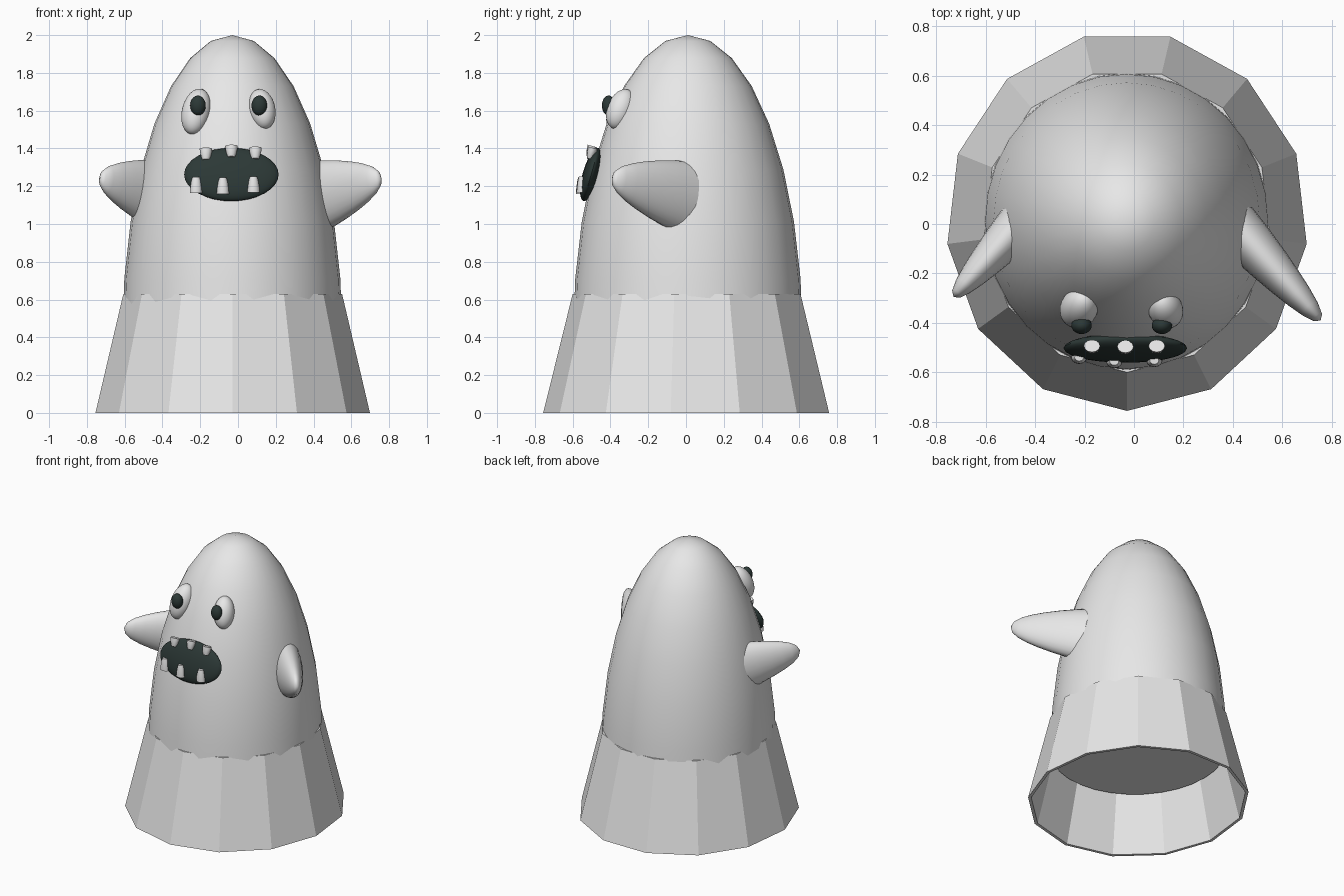
import bpy, bmesh, math
from mathutils import Vector, Matrix

if "Cube" in bpy.data.objects:
    bpy.data.objects.remove(bpy.data.objects["Cube"], do_unlink=True)


def material(name, rgb):
    m = bpy.data.materials.new(name)
    m.use_nodes = True
    m.diffuse_color = (*rgb, 1)
    m.node_tree.nodes["Principled BSDF"].inputs["Base Color"].default_value = (*rgb, 1)
    return m


PALE = material("pale grey", (0.8, 0.8, 0.8))
DARK = material("greenish black", (0.025, 0.04, 0.037))
CX = -0.03  # centre line of the body


def finish(name, bm, mat, matrix, smooth=True):
    bm.transform(matrix)
    bmesh.ops.recalc_face_normals(bm, faces=bm.faces)
    mesh = bpy.data.meshes.new(name)
    bm.to_mesh(mesh)
    bm.free()
    mesh.materials.append(mat)
    ob = bpy.data.objects.new(name, mesh)
    bpy.context.collection.objects.link(ob)
    if smooth:
        bpy.ops.object.select_all(action='DESELECT')
        ob.select_set(True)
        bpy.context.view_layer.objects.active = ob
        bpy.ops.object.shade_smooth_by_angle(angle=math.radians(40))


def place(loc, rot=None, scale=(1, 1, 1)):
    r = rot.to_matrix().to_4x4() if rot else Matrix()
    return Matrix.Translation(loc) @ r @ Matrix.Diagonal((*scale, 1))


def lathe(profile, sides, start=0.0, cap=True):
    """Turn (radius, height) pairs round z; a zero radius makes a pole."""
    bm = bmesh.new()
    rings = []
    for r, z in profile:
        if r == 0:
            rings.append([bm.verts.new((0, 0, z))] * sides)
        else:
            angles = [start + math.tau * i / sides for i in range(sides)]
            rings.append([bm.verts.new((r * math.cos(a), r * math.sin(a), z)) for a in angles])
    for low, high in zip(rings, rings[1:]):
        for i in range(sides):
            j = (i + 1) % sides
            quad = [low[i], low[j], high[j], high[i]]
            bm.faces.new(list(dict.fromkeys(quad)))
    if cap:
        for ring in (rings[0], rings[-1]):
            if ring[0] is not ring[1]:
                bm.faces.new(ring)
    return bm


def ellipsoid(name, mat, loc, scale, rot=None):
    bm = bmesh.new()
    bmesh.ops.create_uvsphere(bm, u_segments=32, v_segments=16, radius=1)
    finish(name, bm, mat, place(loc, rot, scale))


# Domed body: upper half of a stretched sphere, its flat underside inside the skirt
steps = 8
dome = [(math.cos(math.pi / 2 * i / steps), math.sin(math.pi / 2 * i / steps)) for i in range(steps)]
finish("body", lathe(dome + [(0, 1)], 32), PALE, place((CX, 0.01, 0.4), None, (0.583, 0.608, 1.6)))

# Flared open skirt with thirteen flat sides and a thin wall
skirt = lathe([(0.768, 0), (0.612, 0.63), (0.59, 0.63), (0.746, 0), (0.768, 0)], 13, -math.pi / 2, cap=False)
bmesh.ops.remove_doubles(skirt, verts=skirt.verts, dist=0.0001)
finish("skirt", skirt, PALE, place((CX + 0.002, 0.012, 0), None, (0.953, 1, 1)), smooth=False)

# Tapered arms with rounded tips; the right one sits deeper in the body
ARM = [(1, 0), (0.92, 0.2), (0.81, 0.4), (0.67, 0.6), (0.54, 0.75),
       (0.39, 0.88), (0.22, 0.965), (0, 1)]
for name, base, axis in (("left_arm", (0.405, -0.005, 1.14), Vector((0.35, -0.385, 0.105))),
                         ("right_arm", (-0.385, 0.085, 1.145), Vector((-0.345, -0.38, 0.1)))):
    finish(name, lathe(ARM, 24), PALE,
           place(base, axis.to_track_quat('Z', 'Y'), (0.103, 0.195, axis.length)))

# Eyes lie against the dome, with pupils facing forward
for side, loc, size, px in (("left", (0.127, -0.345, 1.608), (0.07, 0.072, 0.112), 0.113),
                            ("right", (-0.222, -0.34, 1.595), (0.076, 0.074, 0.128), -0.212)):
    outward = Vector(((loc[0] - CX) / 0.34, loc[1] / 0.37, (loc[2] - 0.4) / 2.56))
    ellipsoid(side + "_eye", PALE, loc, size, outward.to_track_quat('-Y', 'Z'))
    ellipsoid(side + "_pupil", DARK, (px, -0.41, 1.627), (0.041, 0.035, 0.053))

# Flattened oval mouth leaning back with the body
lean = Matrix.Rotation(math.radians(-16), 3, 'X').to_quaternion()
ellipsoid("mouth", DARK, (CX - 0.005, -0.502, 1.262), (0.25, 0.045, 0.146), lean)

# Blunt teeth along both lips
TOOTH = [(1, 0), (0.95, 0.3), (0.75, 0.75), (0.55, 1)]
for row, teeth, height, tilt in (
        ("upper", ((-0.17, -0.493, 1.398), (-0.035, -0.496, 1.413), (0.092, -0.493, 1.403)), -0.06, lean),
        ("lower", ((-0.222, -0.54, 1.165), (-0.08, -0.557, 1.16), (0.082, -0.553, 1.167)), 0.085, None)):
    for i, loc in enumerate(teeth):
        finish(f"{row}_tooth_{i + 1}", lathe(TOOTH, 12), PALE,
               place(loc, tilt, (0.033, 0.026, height)))
